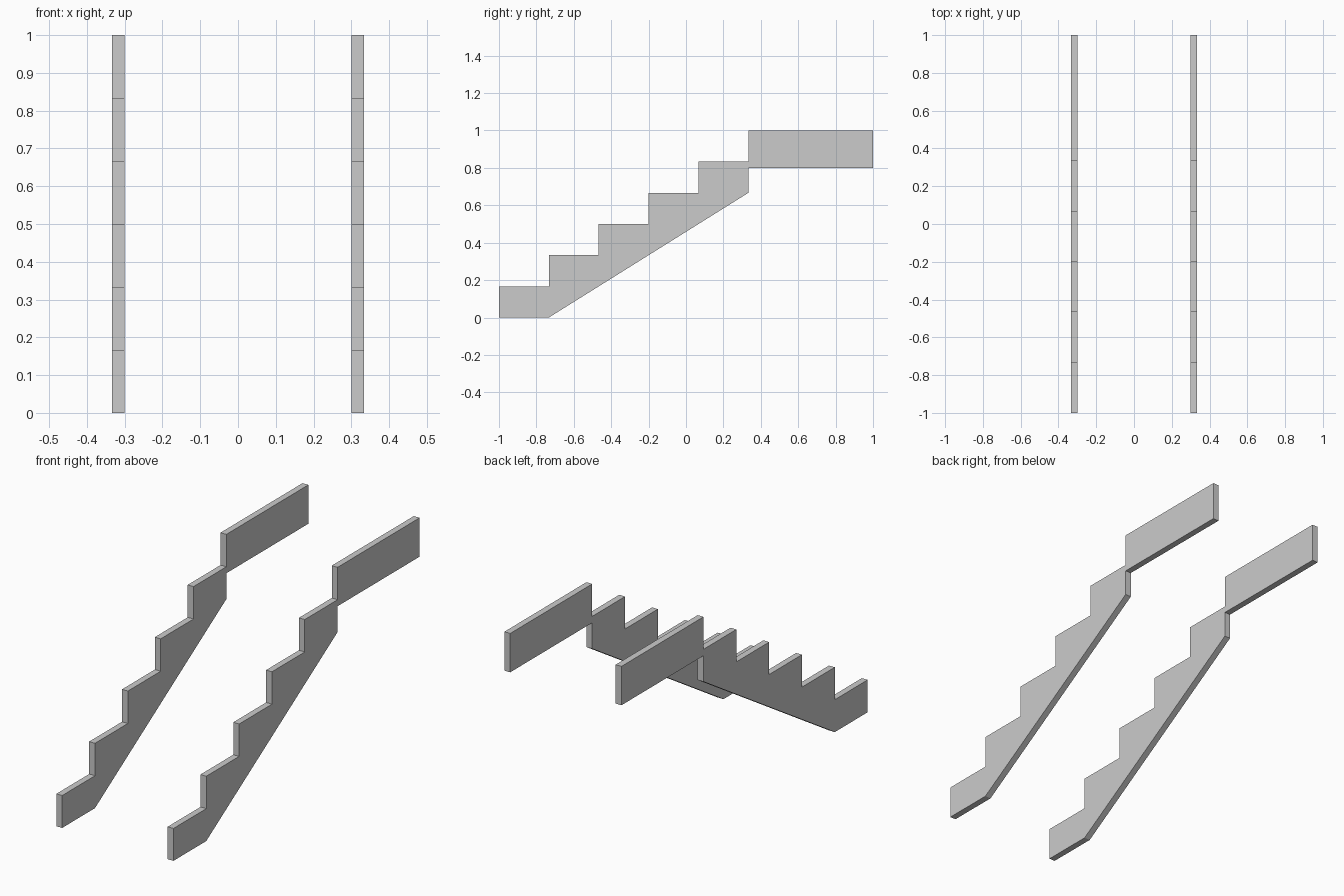
import bpy, bmesh

if "Cube" in bpy.data.objects:
    bpy.data.objects.remove(bpy.data.objects["Cube"])

STEPS = 5
RUN = 4 / 15      # tread depth
RISE = 1 / 6      # riser height
X_IN, X_OUT = 0.30, 0.333


def plate(name, profile, x0, x1):
    """Extrude a (y, z) profile from x0 to x1."""
    bm = bmesh.new()
    face = bm.faces.new([bm.verts.new((x0, y, z)) for y, z in profile])
    ext = bmesh.ops.extrude_face_region(bm, geom=[face])
    moved = [v for v in ext["geom"] if isinstance(v, bmesh.types.BMVert)]
    bmesh.ops.translate(bm, verts=moved, vec=(x1 - x0, 0, 0))
    bmesh.ops.recalc_face_normals(bm, faces=bm.faces)
    mesh = bpy.data.meshes.new(name)
    bm.to_mesh(mesh)
    bm.free()
    obj = bpy.data.objects.new(name, mesh)
    bpy.context.collection.objects.link(obj)
    return obj


# Sawtooth stair profile with a sloped underside
stair = []
for i in range(STEPS):
    y = -1 + i * RUN
    stair += [(y, i * RISE), (y, (i + 1) * RISE)]
y_end = -1 + STEPS * RUN
stair += [(y_end, STEPS * RISE), (y_end, (STEPS - 1) * RISE), (-1 + RUN, 0)]

# Landing side board
landing = [(y_end, 0.8), (y_end, 1), (1, 1), (1, 0.8)]

# Left and right sides
for side, s in (("left", -1), ("right", 1)):
    plate(f"stair_stringer_{side}", stair, s * X_IN, s * X_OUT)
    plate(f"landing_board_{side}", landing, s * X_IN, s * X_OUT)
